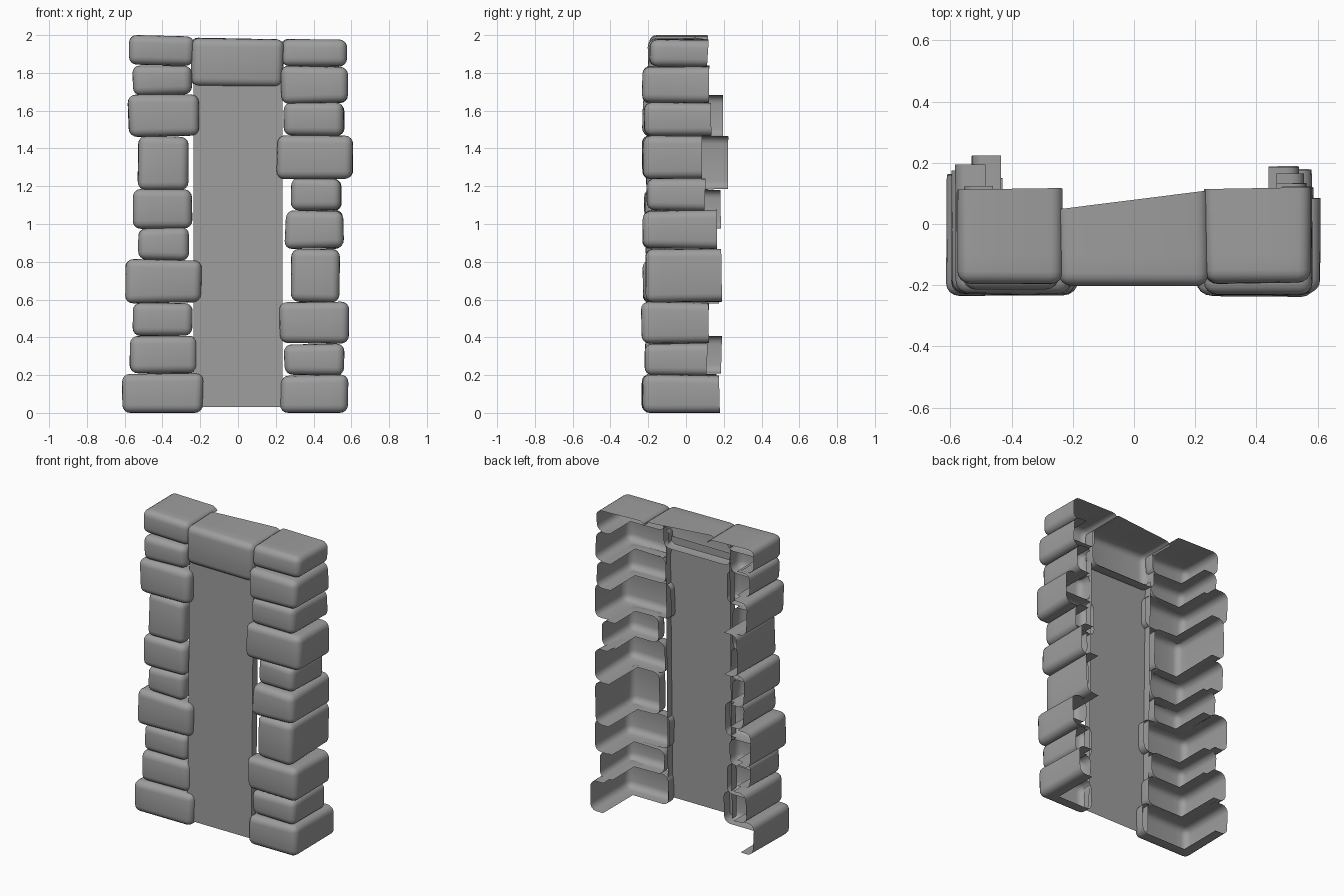
import bpy, bmesh, math, random
from mathutils import Vector

random.seed(4)
if "Cube" in bpy.data.objects:
    bpy.data.objects.remove(bpy.data.objects["Cube"], do_unlink=True)

# One plain stone colour
GREY = (0.34, 0.34, 0.34, 1)
stone_grey = bpy.data.materials.new("stone_grey")
stone_grey.use_nodes = True
stone_grey.diffuse_color = GREY
stone_grey.node_tree.nodes["Principled BSDF"].inputs["Base Color"].default_value = GREY


def finish(bm, name):
    """Turn a bmesh into a smooth shaded object."""
    for face in bm.faces:
        face.smooth = True
    mesh = bpy.data.meshes.new(name)
    bm.to_mesh(mesh)
    bm.free()
    mesh.materials.append(stone_grey)
    mesh.set_sharp_from_angle(angle=math.radians(40))
    obj = bpy.data.objects.new(name, mesh)
    bpy.context.collection.objects.link(obj)
    return obj


def stone(name, inner, outer, front, back, low, high,
          keep_top=False, slope=0.0, lintel=False):
    """Rounded stone shell, open behind, with a short rim on its inner side."""
    bm = bmesh.new()
    bmesh.ops.create_cube(bm, size=1)
    x_min, x_max = sorted((inner, outer))
    for v in bm.verts:
        wobble = Vector([random.uniform(-1, 1) * 0.006 for _ in range(3)])
        x = x_max if v.co.x > 0 else x_min
        y = back if v.co.y > 0 else front
        z = high if v.co.z > 0 else low
        if v.co.y > 0:
            y += slope * (1 if v.co.x > 0 else -1)
        if low == 0 and z == 0:
            wobble.z = 0
        v.co = Vector((x, y, z)) + wobble

    # Open the back and round every remaining edge
    rear = [f for f in bm.faces if f.normal.y > 0.5 or
            f.calc_center_median().y > back - 0.04]
    bmesh.ops.delete(bm, geom=rear, context='FACES')
    edges = [e for e in bm.edges if not e.is_boundary]
    bmesh.ops.bevel(bm, geom=edges, offset=0.042, offset_type='OFFSET',
                    segments=4, profile=0.5, affect='EDGES', clamp_overlap=True)

    # Cut away the hidden inside of the shell
    side = 1 if outer > inner else -1
    y_cut = front + 0.095
    x_cut = outer - side * 0.095
    cuts = [((0, y_cut, 0), (0, 1, 0))]
    if not lintel:
        cuts.append(((x_cut, 0, 0), (1, 0, 0)))
    for point, normal in cuts:
        geom = bm.verts[:] + bm.edges[:] + bm.faces[:]
        bmesh.ops.bisect_plane(bm, geom=geom, plane_co=point, plane_no=normal)
    bm.normal_update()
    hidden = []
    for f in bm.faces:
        c = f.calc_center_median()
        inside = lintel or (c.x - x_cut) * side < 0
        if c.y > y_cut and inside and not (keep_top and f.normal.z > 0.3):
            hidden.append(f)
    bmesh.ops.delete(bm, geom=hidden, context='FACES')
    return finish(bm, name)


# Stones from the ground up: inner, outer, height of top, front, back
RIGHT_STACK = [
    (-.185, -.61, .207, -.23, .16), (-.22, -.575, .41, -.215, .19),
    (-.24, -.555, .585, -.21, .12), (-.195, -.595, .81, -.23, .17),
    (-.26, -.525, .98, -.21, .15), (-.24, -.555, 1.182, -.22, .185),
    (-.265, -.53, 1.465, -.21, .22), (-.21, -.58, 1.685, -.23, .19),
    (-.24, -.555, 1.84, -.215, .12), (-.235, -.575, 1.997, -.195, .115),
]
LEFT_STACK = [
    (.225, .58, .2, -.23, .175), (.245, .56, .365, -.215, .11),
    (.22, .585, .585, -.237, .12), (.28, .535, .87, -.215, .185),
    (.25, .56, 1.07, -.23, .17), (.28, .545, 1.242, -.205, .1),
    (.205, .605, 1.465, -.23, .08), (.245, .56, 1.64, -.225, .13),
    (.225, .58, 1.837, -.23, .12), (.23, .575, 1.975, -.195, .115),
]
for label, stack in (("right", RIGHT_STACK), ("left", LEFT_STACK)):
    base = 0
    for i, (inner, outer, top, front, back) in enumerate(stack):
        stone(f"{label}_stone_{i + 1}", inner, outer, front, back, base, top,
              keep_top=(i == len(stack) - 1))
        base = top

# Lintel spanning the opening
stone("lintel_stone", -.25, .24, -.2, .08, 1.73, 1.982,
      keep_top=True, slope=0.03, lintel=True)

# Flat panel filling the opening, with narrow side returns
bm = bmesh.new()
outline = [(-.235, .05), (-.235, 0), (.235, 0), (.235, .05)]
rows = [[bm.verts.new((x, y + dy, z)) for x, dy in outline]
        for y, z in ((-.197, .03), (-.172, 1.78))]
for a in range(len(outline) - 1):
    bm.faces.new((rows[0][a], rows[0][a + 1], rows[1][a + 1], rows[1][a]))
finish(bm, "door_panel")
